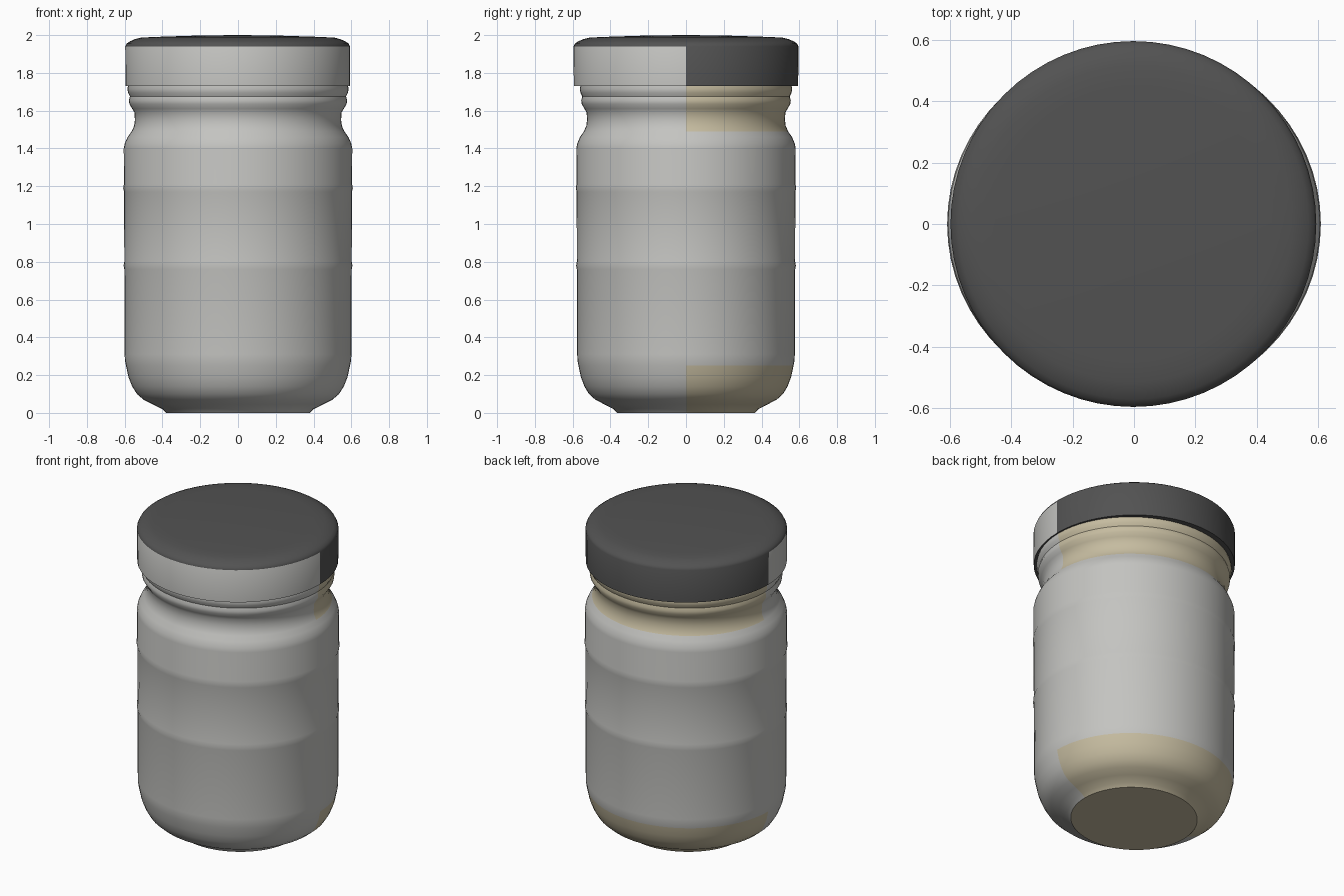
import bpy
import bmesh
import math

if "Cube" in bpy.data.objects:
    bpy.data.objects.remove(bpy.data.objects["Cube"], do_unlink=True)

SEGMENTS = 64


def material(name, rgb):
    mat = bpy.data.materials.new(name)
    mat.use_nodes = True
    mat.diffuse_color = (*rgb, 1)
    mat.node_tree.nodes["Principled BSDF"].inputs["Base Color"].default_value = (*rgb, 1)
    return mat


label_grey = material("label grey", (0.55, 0.55, 0.53))
glass_cream = material("glass cream", (0.56, 0.50, 0.35))
lid_dark = material("lid dark grey", (0.085, 0.085, 0.085))


def lathe(name, profile, mats, rule, depth=1.0, offset=0.0):
    """Turn a radius/height profile; a zero radius closes an end."""
    bm = bmesh.new()
    rings = []
    for r, z in profile:
        count = SEGMENTS if r else 1
        angles = [2 * math.pi * i / count for i in range(count)]
        rings.append([bm.verts.new((r * math.cos(a) + offset, r * math.sin(a) * depth, z))
                      for a in angles])
    for low, high in zip(rings, rings[1:]):
        for i in range(SEGMENTS):
            j = (i + 1) % SEGMENTS
            corners = [low[i % len(low)], low[j % len(low)],
                       high[j % len(high)], high[i % len(high)]]
            bm.faces.new(list(dict.fromkeys(corners)))
    bmesh.ops.recalc_face_normals(bm, faces=bm.faces)
    for face in bm.faces:
        face.material_index = rule(face.calc_center_median(), face.normal)
    mesh = bpy.data.meshes.new(name)
    bm.to_mesh(mesh)
    bm.free()
    for mat in mats:
        mesh.materials.append(mat)
    obj = bpy.data.objects.new(name, mesh)
    bpy.context.collection.objects.link(obj)
    bpy.ops.object.select_all(action="DESELECT")
    obj.select_set(True)
    bpy.context.view_layer.objects.active = obj
    bpy.ops.object.shade_smooth_by_angle(angle=math.radians(40))
    return obj


# Jar: foot, rounded base, ribbed wall, shoulder, neck with thread
jar_profile = [
    (0, 0), (0.38, 0), (0.40, 0.02), (0.45, 0.045), (0.50, 0.07), (0.535, 0.10),
    (0.56, 0.14), (0.58, 0.19), (0.593, 0.25), (0.599, 0.28), (0.60, 0.31),
    (0.602, 0.76), (0.606, 0.78), (0.602, 0.80),
    (0.603, 1.17), (0.608, 1.19), (0.604, 1.21),
    (0.605, 1.40), (0.60, 1.425), (0.585, 1.46), (0.563, 1.49), (0.55, 1.52),
    (0.546, 1.55), (0.548, 1.59), (0.56, 1.61), (0.575, 1.635), (0.578, 1.655),
    (0.572, 1.675), (0.582, 1.695), (0.586, 1.715), (0.58, 1.74), (0, 1.74),
]


def jar_colour(centre, normal):
    if normal.z < -0.99:
        return 1
    bare = centre.z < 0.25 or centre.z > 1.49
    return int(bare and centre.y > 0)


lathe("jar", jar_profile, [label_grey, glass_cream], jar_colour, depth=0.96)

# Lid: rim with a bevelled, slightly domed top
lid_profile = [
    (0, 1.73), (0.594, 1.73), (0.595, 1.94), (0.588, 1.955), (0.57, 1.967),
    (0.545, 1.978), (0.515, 1.986), (0.45, 1.99), (0.2, 1.998), (0, 2.0),
]


def lid_colour(centre, normal):
    front_rim = centre.y < 0 and abs(normal.z) < 0.3
    return 0 if front_rim else 1


lathe("lid", lid_profile, [label_grey, lid_dark], lid_colour, offset=-0.002)
